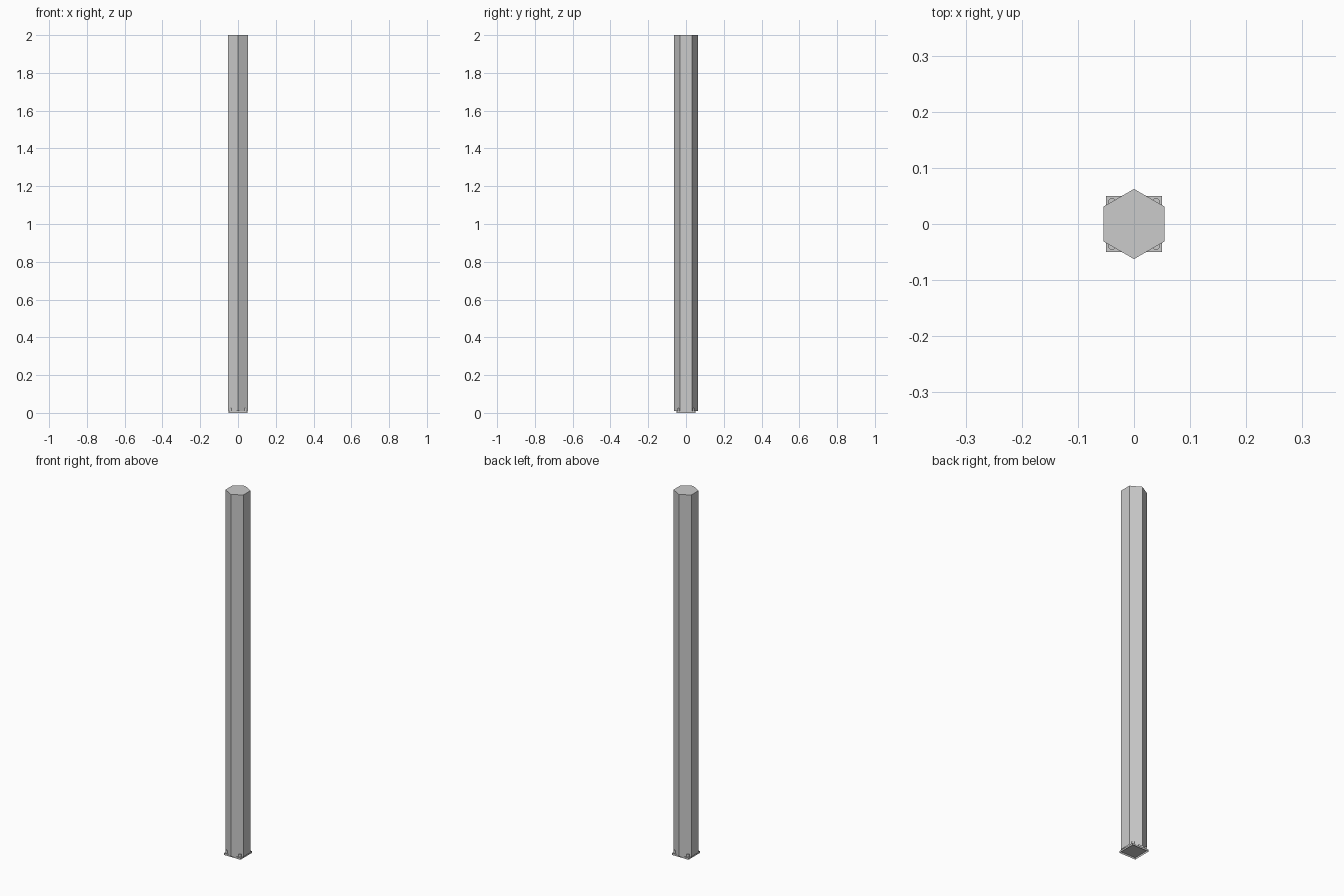
import bpy, bmesh, math
from mathutils import Matrix

if "Cube" in bpy.data.objects:
    bpy.data.objects.remove(bpy.data.objects["Cube"])

PLATE_TOP = 0.01


def finish(name, bm, open_bottom):
    # Drop the hidden underside where the part is an open shell
    if open_bottom:
        bm.normal_update()
        down = [f for f in bm.faces if f.normal.z < -0.9]
        bmesh.ops.delete(bm, geom=down, context='FACES')
    mesh = bpy.data.meshes.new(name)
    bm.to_mesh(mesh)
    bm.free()
    obj = bpy.data.objects.new(name, mesh)
    bpy.context.collection.objects.link(obj)
    return obj


def prism(name, sides, radius, z0, z1, x=0, y=0, turn=0, open_bottom=True):
    bm = bmesh.new()
    place = Matrix.Translation((x, y, (z0 + z1) / 2)) @ Matrix.Rotation(turn, 4, 'Z')
    bmesh.ops.create_cone(bm, cap_ends=True, segments=sides, radius1=radius,
                          radius2=radius, depth=z1 - z0, matrix=place)
    return finish(name, bm, open_bottom)


# Hexagonal post, corners pointing front and back
post = prism("post", 6, 0.0625, PLATE_TOP, 2.0)
# create_cone puts its first corner on the y axis; check and turn if needed
if max(v.co.y for v in post.data.vertices) < 0.06:
    post.data.transform(Matrix.Rotation(math.radians(30), 4, 'Z'))

# Thin square base plate, open underneath
bm = bmesh.new()
bmesh.ops.create_cube(bm, size=1, matrix=Matrix.Translation((0, 0, PLATE_TOP / 2))
                      @ Matrix.Diagonal((0.1, 0.1, PLATE_TOP, 1)))
finish("base_plate", bm, True)

# Bolts at the four plate corners
for sx in (-1, 1):
    for sy in (-1, 1):
        side = ("left" if sx < 0 else "right") + ("_front" if sy < 0 else "_back")
        prism("bolt_" + side, 12, 0.007, PLATE_TOP, 0.025, sx * 0.039, sy * 0.039)
